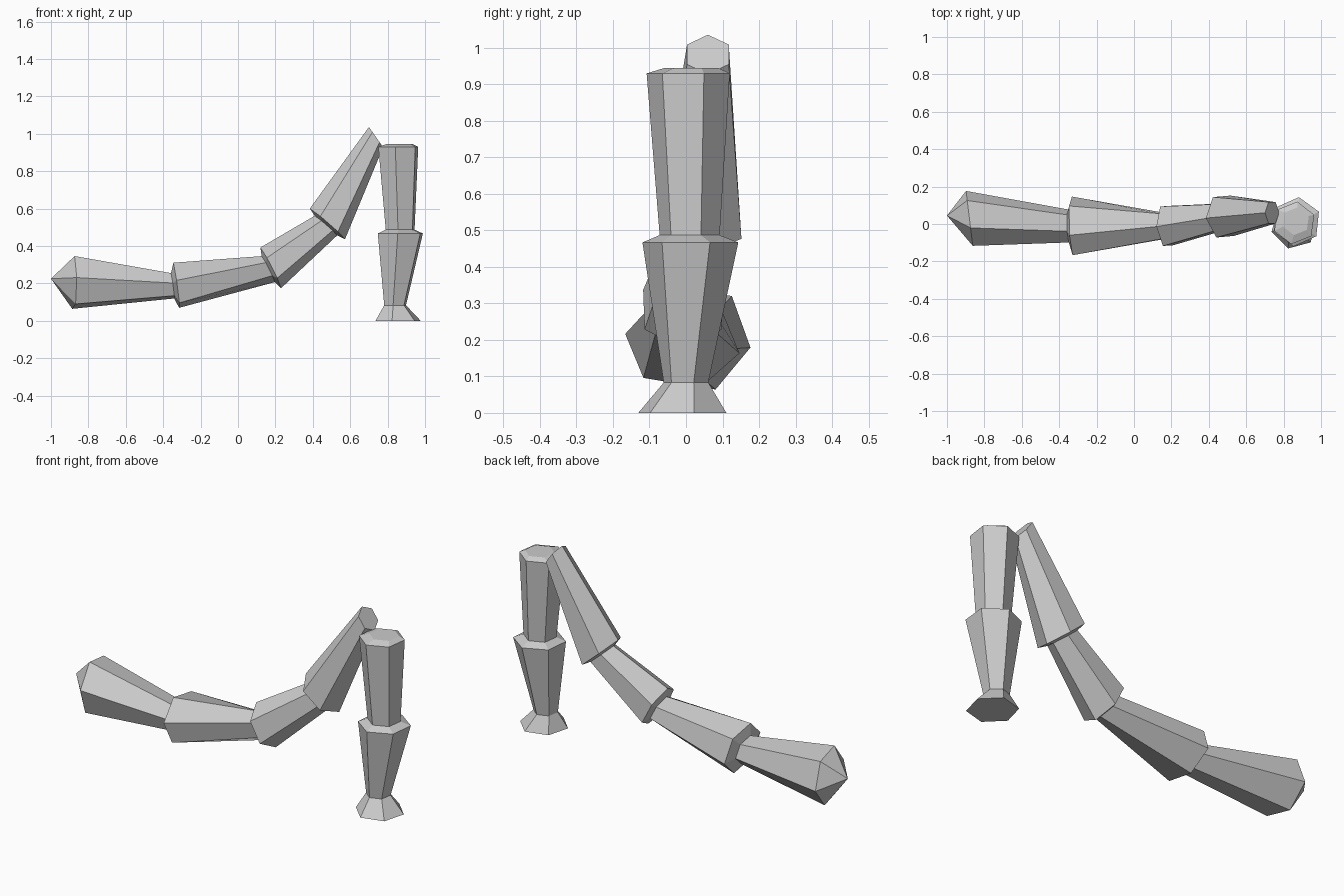
import bpy, bmesh
from math import cos, sin, radians, tau
from mathutils import Vector

SIDES = 6

old = bpy.data.objects.get("Cube")
if old:
    bpy.data.objects.remove(old, do_unlink=True)

grey = bpy.data.materials.new("plain grey")
grey.use_nodes = True
colour = (0.6, 0.6, 0.6, 1)
grey.diffuse_color = colour
grey.node_tree.nodes["Principled BSDF"].inputs["Base Color"].default_value = colour


def ring(bm, centre, radius, pitch=0, yaw=0, roll=0, flat=1, shift=0):
    """Add a tilted six-sided ring of vertices, slid along its own axis by shift."""
    p, w = radians(pitch), radians(yaw)
    axis = Vector((cos(p) * cos(w), cos(p) * sin(w), sin(p)))
    across = Vector((-sin(w), cos(w), 0))
    up = axis.cross(across)
    middle = Vector(centre) + axis * shift
    angles = [radians(roll) + tau * i / SIDES for i in range(SIDES)]
    return [bm.verts.new(middle + radius * (across * cos(a) + up * flat * sin(a)))
            for a in angles]


def bridge(bm, first, second):
    """Join two rings with a band of flat sides."""
    for i in range(SIDES):
        j = (i + 1) % SIDES
        bm.faces.new((first[i], first[j], second[j], second[i]))


def tube(name, build_rings, tip=None):
    """Skin a run of rings into a closed faceted tube, with an optional pointed start."""
    bm = bmesh.new()
    rings = build_rings(bm)
    for first, second in zip(rings, rings[1:]):
        bridge(bm, first, second)
    if tip:
        point = bm.verts.new(tip)
        for i in range(SIDES):
            bm.faces.new((point, rings[0][i], rings[0][(i + 1) % SIDES]))
    else:
        bm.faces.new(rings[0])
    bm.faces.new(rings[-1])
    bmesh.ops.recalc_face_normals(bm, faces=bm.faces)
    mesh = bpy.data.meshes.new(name)
    bm.to_mesh(mesh)
    bm.free()
    mesh.materials.append(grey)
    obj = bpy.data.objects.new(name, mesh)
    bpy.context.collection.objects.link(obj)
    return obj


def joint(bm, centre, narrow, wide, gap, **tilt):
    """A step from the narrow end of one segment to the wide start of the next."""
    return [ring(bm, centre, narrow, shift=-gap, **tilt),
            ring(bm, centre, wide, **tilt)]


# Long limb: four tapering segments curving up from a pointed end
def limb_rings(bm):
    rings = [ring(bm, (-0.88, 0.03, 0.205), 0.15, yaw=7, roll=50)]
    rings += joint(bm, (-0.33, -0.01, 0.19), 0.09, 0.16, 0.02,
                   pitch=8, yaw=2, roll=48, flat=0.8)
    rings += joint(bm, (0.175, -0.01, 0.283), 0.078, 0.122, 0.015,
                   pitch=27, yaw=4, roll=30)
    rings += joint(bm, (0.478, 0.04, 0.518), 0.08, 0.125, 0.012,
                   pitch=49, yaw=5, roll=30)
    rings.append(ring(bm, (0.738, 0.06, 0.982), 0.066, pitch=35, roll=30))
    return rings


# Upright post: two tapering segments on a flared foot
def post_rings(bm):
    level = dict(pitch=90)
    rings = [ring(bm, (0.856, -0.01, 0), 0.125, roll=45, **level),
             ring(bm, (0.84, 0, 0.083), 0.062, roll=50, **level),
             ring(bm, (0.868, 0.012, 0.467), 0.132, roll=54, **level),
             ring(bm, (0.867, 0.01, 0.487), 0.083, roll=52, **level),
             ring(bm, (0.857, 0.006, 0.93), 0.115, roll=52, **level),
             ring(bm, (0.865, 0.015, 0.945), 0.075, roll=52, **level)]
    return rings


tube("curved_limb", limb_rings, tip=(-1, 0.045, 0.225))
tube("upright_post", post_rings)
